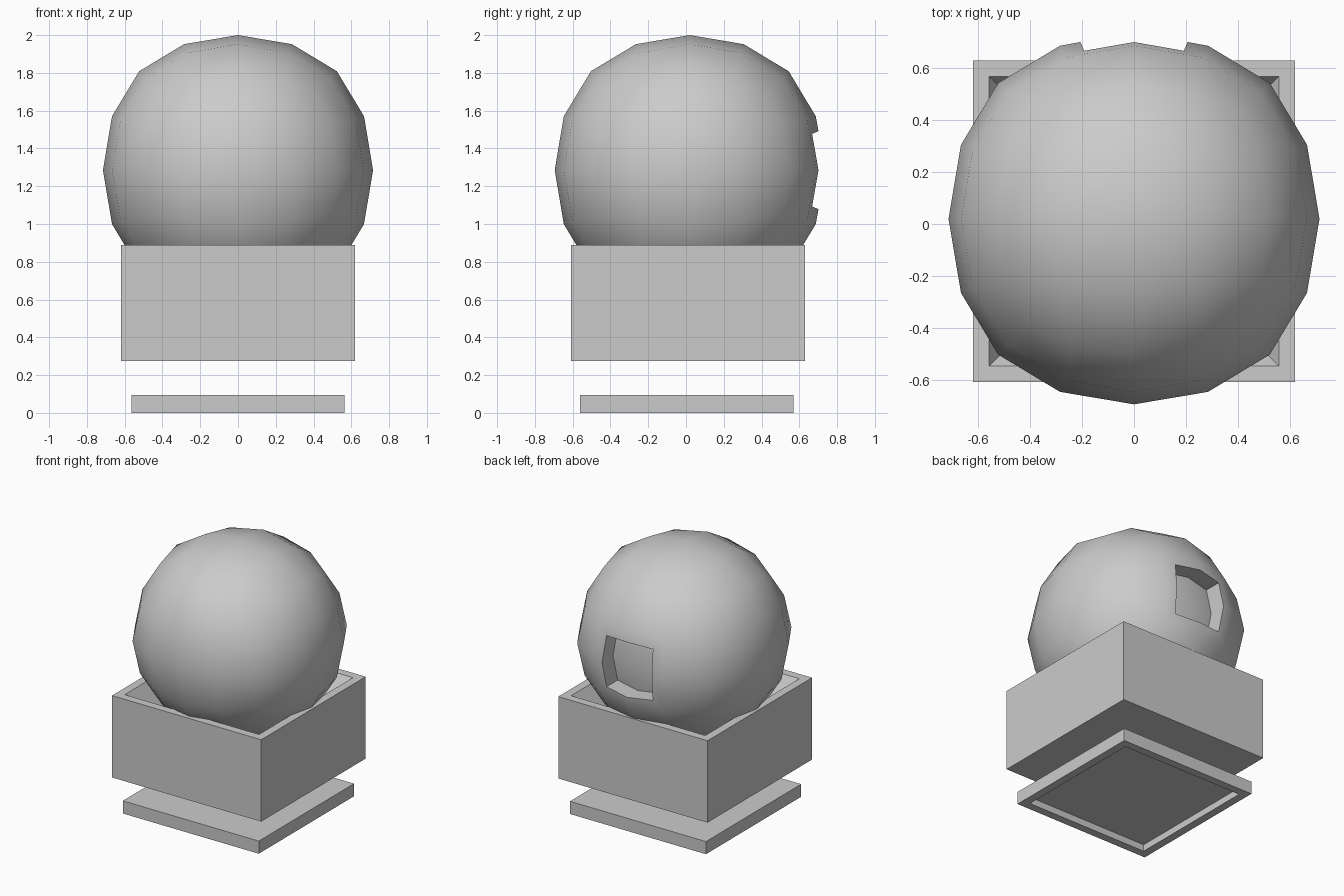
import bpy, bmesh
from mathutils import Vector

if "Cube" in bpy.data.objects:
    bpy.data.objects.remove(bpy.data.objects["Cube"])


def finish(bm, name, loc=(0, 0, 0)):
    bmesh.ops.recalc_face_normals(bm, faces=bm.faces)
    me = bpy.data.meshes.new(name)
    bm.to_mesh(me)
    bm.free()
    ob = bpy.data.objects.new(name, me)
    ob.location = loc
    bpy.context.collection.objects.link(ob)
    return ob


def activate(ob):
    bpy.ops.object.select_all(action='DESELECT')
    ob.select_set(True)
    bpy.context.view_layer.objects.active = ob


def sink(bm, faces, rim, offset, scale=1.0):
    """Inset faces to leave a rim, then push the inner region by offset."""
    for thickness in (rim, 0.0005):
        bmesh.ops.inset_region(bm, faces=faces, thickness=thickness, use_even_offset=True)
    verts = list({v for f in faces for v in f.verts})
    for v in verts:
        v.co.x *= scale
        v.co.y *= scale
    bmesh.ops.translate(bm, verts=verts, vec=Vector(offset))


def recessed_block(name, half, z0, z1, y, side, rim, depth, scale):
    """Square block with a recess in its top (side=1) or underside (side=-1)."""
    bm = bmesh.new()
    bmesh.ops.create_cube(bm, size=1)
    bmesh.ops.scale(bm, verts=bm.verts, vec=(2 * half, 2 * half, z1 - z0))
    bm.normal_update()
    face = [f for f in bm.faces if f.normal.z * side > 0.9]
    sink(bm, face, rim, (0, 0, -side * depth), scale)
    return finish(bm, name, (0, y, (z0 + z1) / 2))


# Bottom plate, hollowed underneath
recessed_block("base_plate", 0.565, 0.0, 0.095, 0.005, -1, 0.06, 0.05, 1.0)

# Square stand with a tapered seat for the ball
recessed_block("stand", 0.62, 0.275, 0.89, 0.01, 1, 0.062, 0.3, 0.65)

# Ball: twice subdivided cube
bm = bmesh.new()
bmesh.ops.create_cube(bm, size=1.628)
ball = finish(bm, "ball", (0, 0.02, 1.285))
activate(ball)
sub = ball.modifiers.new("round", 'SUBSURF')
sub.levels = 2
sub.use_limit_surface = False
bpy.ops.object.modifier_apply(modifier="round")

# Recessed window in the back of the ball
bm = bmesh.new()
bm.from_mesh(ball.data)
bm.normal_update()
window = []
for f in bm.faces:
    c = f.calc_center_median()
    if c.y > 0.5 and abs(c.x) < 0.25 and abs(c.z) < 0.25:
        window.append(f)
sink(bm, window, 0.08, (0, -0.13, 0))
bm.to_mesh(ball.data)
bm.free()
activate(ball)
bpy.ops.object.shade_smooth_by_angle(angle=0.6)
